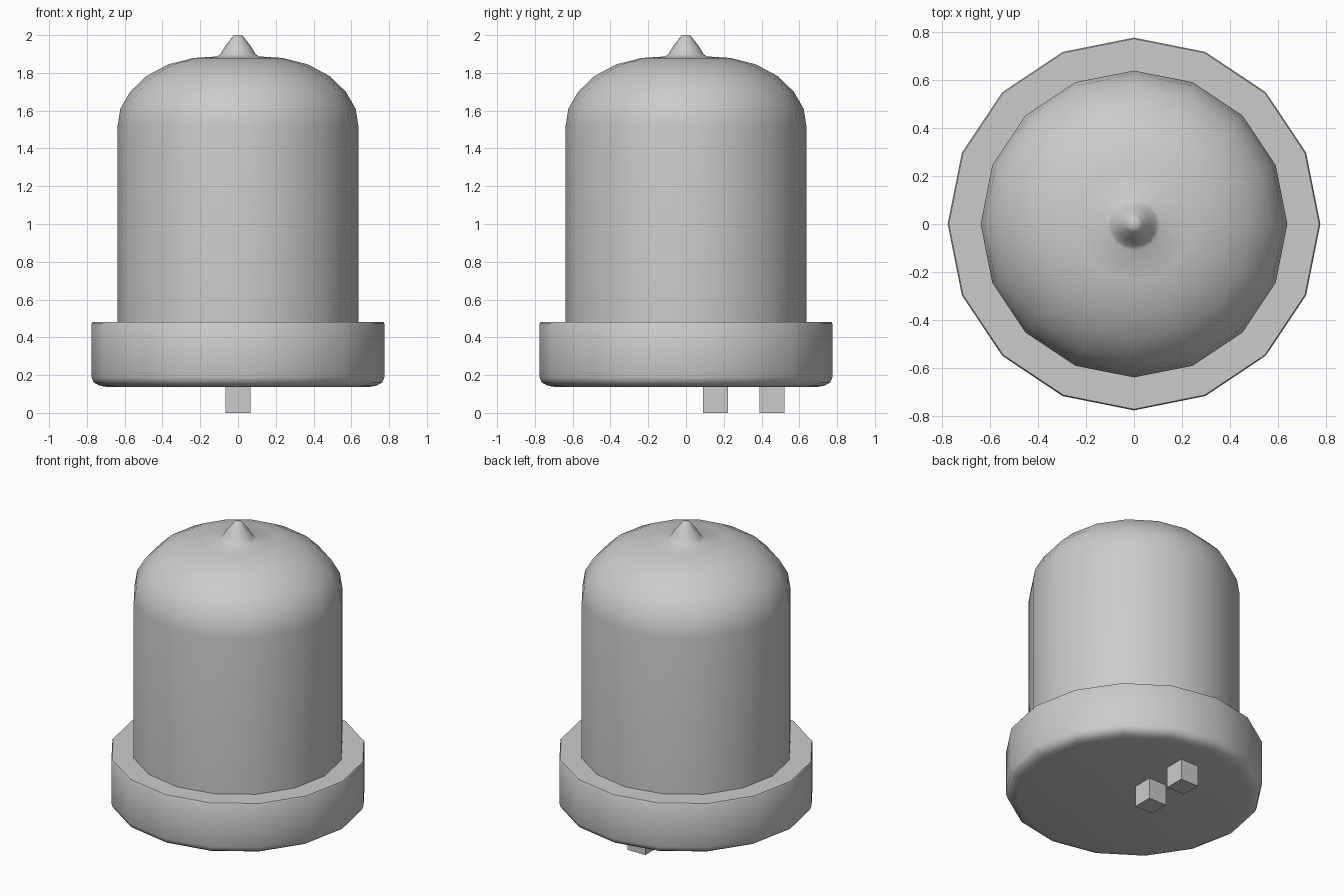
import bpy, bmesh, math

if "Cube" in bpy.data.objects:
    bpy.data.objects.remove(bpy.data.objects["Cube"])

SIDES = 16


def shade(obj):
    bpy.ops.object.select_all(action='DESELECT')
    obj.select_set(True)
    bpy.context.view_layer.objects.active = obj
    bpy.ops.object.shade_smooth_by_angle(angle=math.radians(50))


def lathe(name, profile):
    """Turn a (radius, z) profile, listed bottom to top, and cap both ends."""
    bm = bmesh.new()
    rings = []
    for r, z in profile:
        rings.append([bm.verts.new((r * math.cos(2 * math.pi * i / SIDES),
                                    r * math.sin(2 * math.pi * i / SIDES), z))
                      for i in range(SIDES)])
    for a, b in zip(rings, rings[1:]):
        for i in range(SIDES):
            j = (i + 1) % SIDES
            bm.faces.new((a[i], a[j], b[j], b[i]))
    bm.faces.new(rings[0][::-1])
    bm.faces.new(rings[-1])
    mesh = bpy.data.meshes.new(name)
    bm.to_mesh(mesh)
    bm.free()
    obj = bpy.data.objects.new(name, mesh)
    bpy.context.collection.objects.link(obj)
    shade(obj)
    return obj


# Base collar with a rounded lower rim
lathe("base_collar", [(0.70, 0.138), (0.735, 0.145), (0.765, 0.162), (0.775, 0.19),
                      (0.775, 0.472), (0.77, 0.48)])

# Domed bulb with a flared, pointed tip
lathe("bulb", [(0.638, 0.46), (0.638, 1.515), (0.623, 1.61), (0.571, 1.70),
               (0.487, 1.782), (0.37, 1.845), (0.235, 1.879), (0.11, 1.887),
               (0.093, 1.90), (0.07, 1.938), (0.035, 1.985), (0.022, 2.0)])

# Two square contact pins under the base
for name, y in (("inner_pin", 0.157), ("outer_pin", 0.456)):
    bpy.ops.mesh.primitive_cube_add(size=1, location=(0, y, 0.08))
    pin = bpy.context.object
    pin.name = name
    pin.scale = (0.132, 0.132, 0.16)
